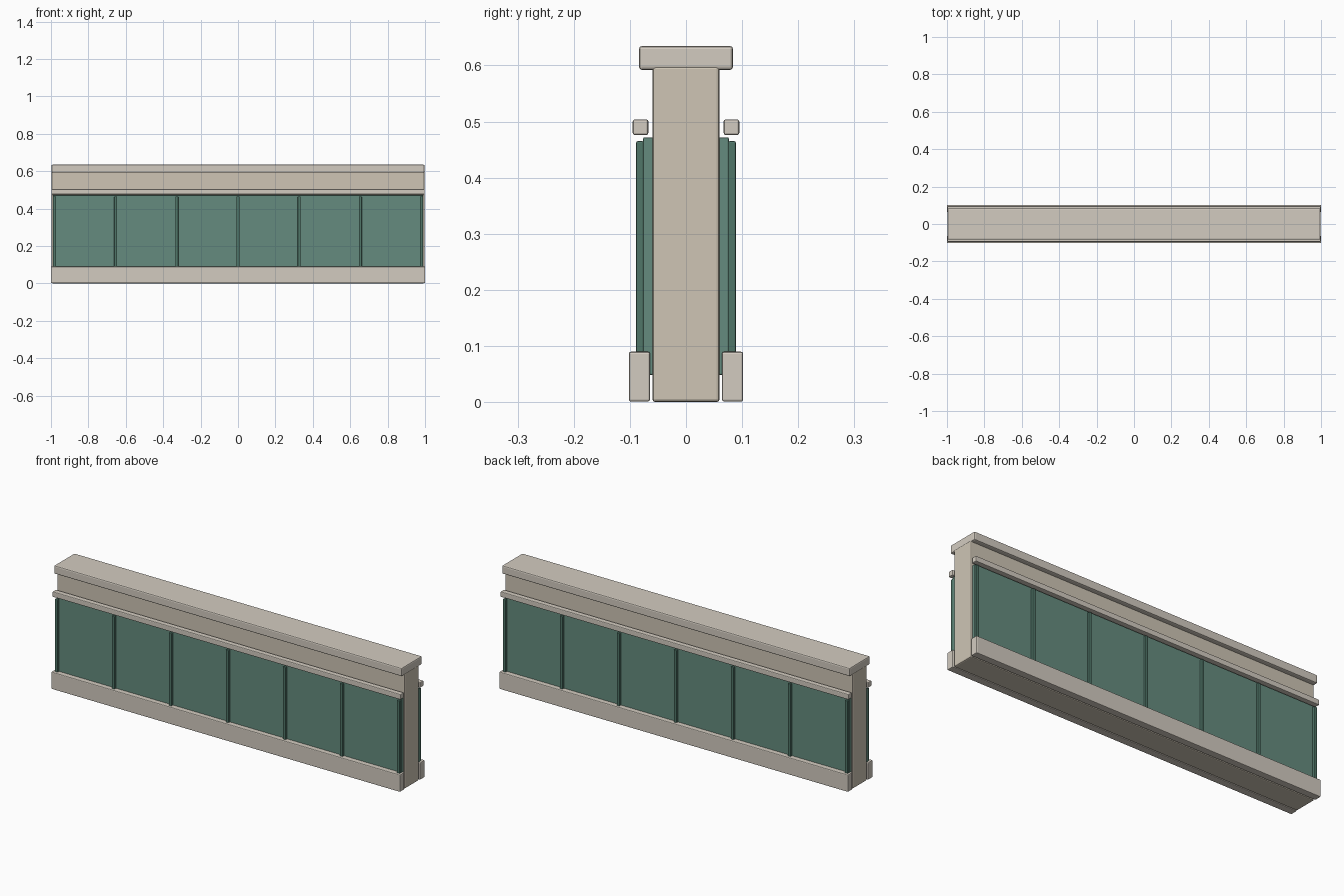
import bpy

if "Cube" in bpy.data.objects:
    bpy.data.objects.remove(bpy.data.objects["Cube"])


def material(name, rgb):
    m = bpy.data.materials.new(name)
    m.diffuse_color = (*rgb, 1)
    m.use_nodes = True
    m.node_tree.nodes["Principled BSDF"].inputs["Base Color"].default_value = m.diffuse_color
    return m


STONE = material("stone", (0.62, 0.56, 0.46))
TRIM = material("trim_stone", (0.65, 0.60, 0.53))
GREEN = material("panel_green", (0.13, 0.26, 0.21))
DARK = material("strip_green", (0.08, 0.18, 0.14))


def block(name, x, y, z, mat, bevel):
    """Bevelled box from (min, max) ranges on each axis."""
    bpy.ops.mesh.primitive_cube_add(
        size=1, location=[(r[0] + r[1]) / 2 for r in (x, y, z)])
    ob = bpy.context.object
    ob.name = name
    ob.scale = [r[1] - r[0] for r in (x, y, z)]
    bpy.ops.object.transform_apply(location=False, rotation=False, scale=True)
    mod = ob.modifiers.new("edge_bevel", "BEVEL")
    mod.width = bevel
    mod.segments = 2
    ob.data.materials.append(mat)
    return ob


# Wall core and coping
block("wall_core", (-0.997, 0.997), (-0.06, 0.06), (0, 0.6), STONE, 0.006)
block("coping", (-0.997, 0.997), (-0.084, 0.084), (0.592, 0.635), TRIM, 0.006)

# Both faces: panel, skirting, rail and cover strips
for side, s in (("front", -1), ("back", 1)):
    def depth(a, b):
        return tuple(sorted((s * a, s * b)))

    block(side + "_panel", (-0.99, 0.99), depth(0.058, 0.0765), (0.048, 0.472), GREEN, 0.003)
    block(side + "_skirting", (-1, 1), depth(0.064, 0.102), (0.001, 0.09), TRIM, 0.004)
    block(side + "_rail", (-0.998, 0.998), depth(0.067, 0.095), (0.476, 0.504), TRIM, 0.004)
    for i in range(7):
        x = (i - 3) * 0.327
        block(f"{side}_strip_{i + 1}", (x - 0.008, x + 0.008),
              depth(0.075, 0.089), (0.055, 0.465), DARK, 0.003)
